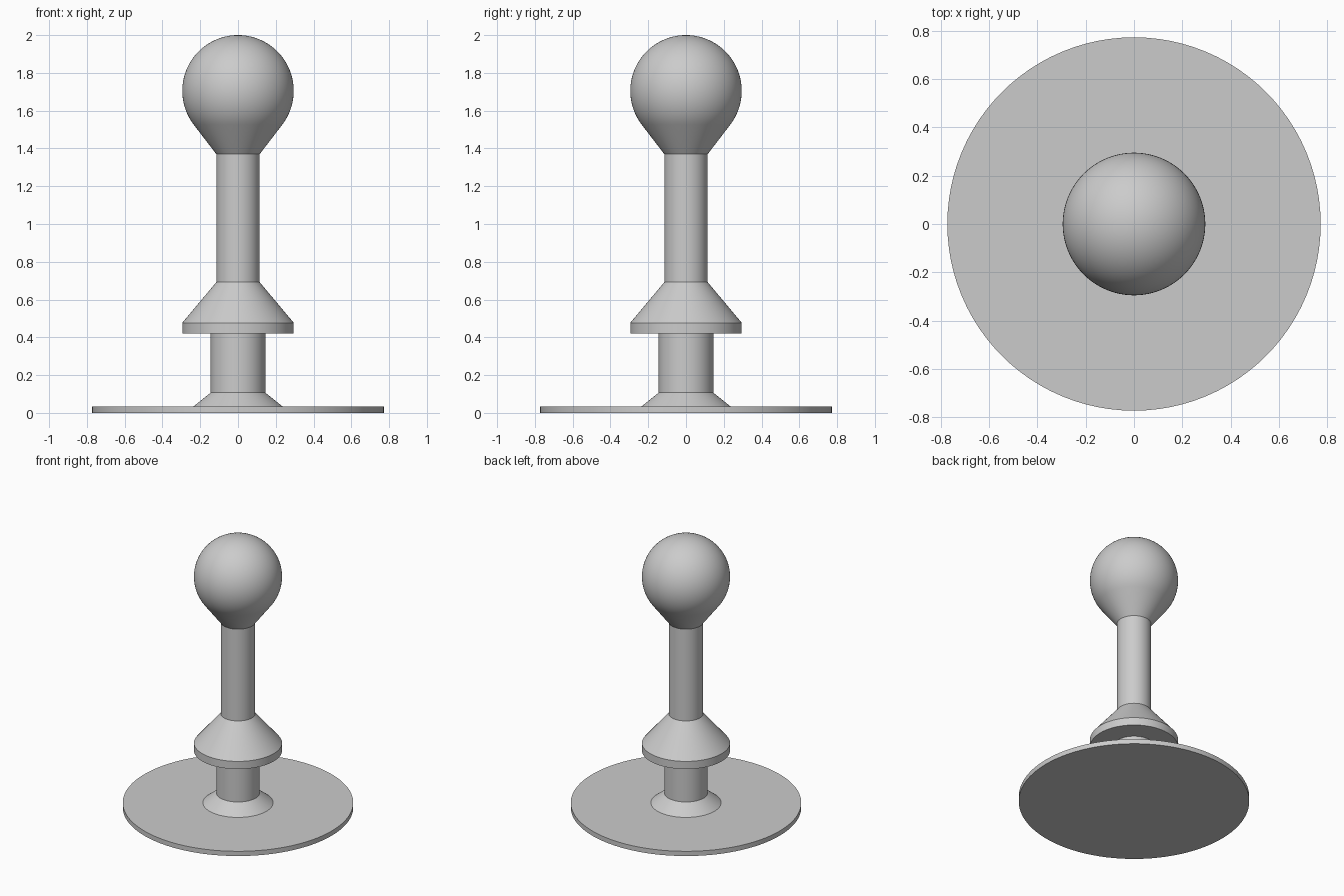
import bpy
import bmesh
import math

SEGMENTS = 96

cube = bpy.data.objects.get("Cube")
if cube:
    bpy.data.objects.remove(cube, do_unlink=True)

grey = bpy.data.materials.new("plain grey")
grey.use_nodes = True
colour = (0.6, 0.6, 0.6, 1)
grey.diffuse_color = colour
grey.node_tree.nodes["Principled BSDF"].inputs["Base Color"].default_value = colour


def lathe(name, profile):
    """Spin a (radius, height) outline, listed from bottom to top, about z."""
    bm = bmesh.new()
    verts = [bm.verts.new((r, 0, z)) for r, z in profile]
    edges = [bm.edges.new(pair) for pair in zip(verts, verts[1:])]
    bmesh.ops.spin(bm, geom=verts + edges, cent=(0, 0, 0), axis=(0, 0, 1),
                   angle=math.tau, steps=SEGMENTS, use_duplicate=False)
    bmesh.ops.remove_doubles(bm, verts=bm.verts, dist=0.0001)
    bmesh.ops.recalc_face_normals(bm, faces=bm.faces)
    # Open shells: make sure the faces look outwards
    outward = sum(f.normal.dot(f.calc_center_median() * 1) * f.calc_area()
                  - f.normal.z * mid_z(profile) * f.calc_area() for f in bm.faces)
    if outward < 0:
        bmesh.ops.reverse_faces(bm, faces=bm.faces)
    mesh = bpy.data.meshes.new(name)
    bm.to_mesh(mesh)
    bm.free()
    mesh.materials.append(grey)
    obj = bpy.data.objects.new(name, mesh)
    bpy.context.collection.objects.link(obj)
    bpy.ops.object.select_all(action='DESELECT')
    obj.select_set(True)
    bpy.context.view_layer.objects.active = obj
    bpy.ops.object.shade_smooth_by_angle(angle=math.radians(25))
    return obj


def mid_z(profile):
    heights = [z for r, z in profile]
    return (min(heights) + max(heights)) / 2


FOOT, STEM, NECK, BALL = 0.235, 0.145, 0.115, 0.295
BALL_Z, NECK_TOP = 1.705, 1.37

# Thin round base, flared foot and lower stem
lathe("base_disc", [(0, 0), (0.772, 0), (0.772, 0.035), (FOOT, 0.035)])
lathe("foot_flare", [(FOOT, 0.035), (STEM, 0.107)])
lathe("lower_stem", [(STEM, 0.107), (STEM, 0.42)])

# Collar with a sloping shoulder, then the neck
lathe("collar", [(STEM, 0.42), (BALL, 0.42), (BALL, 0.477), (NECK, 0.692)])
lathe("neck", [(NECK, 0.692), (NECK, NECK_TOP)])

# Head: a cone that runs tangent into the ball
drop = BALL_Z - NECK_TOP
start = math.atan2(NECK, drop) + math.acos(BALL / math.hypot(NECK, drop))
steps = 32
arc = [start + (math.pi - start) * i / steps for i in range(steps + 1)]
lathe("head", [(NECK, NECK_TOP)]
      + [(BALL * math.sin(a), BALL_Z - BALL * math.cos(a)) for a in arc])
